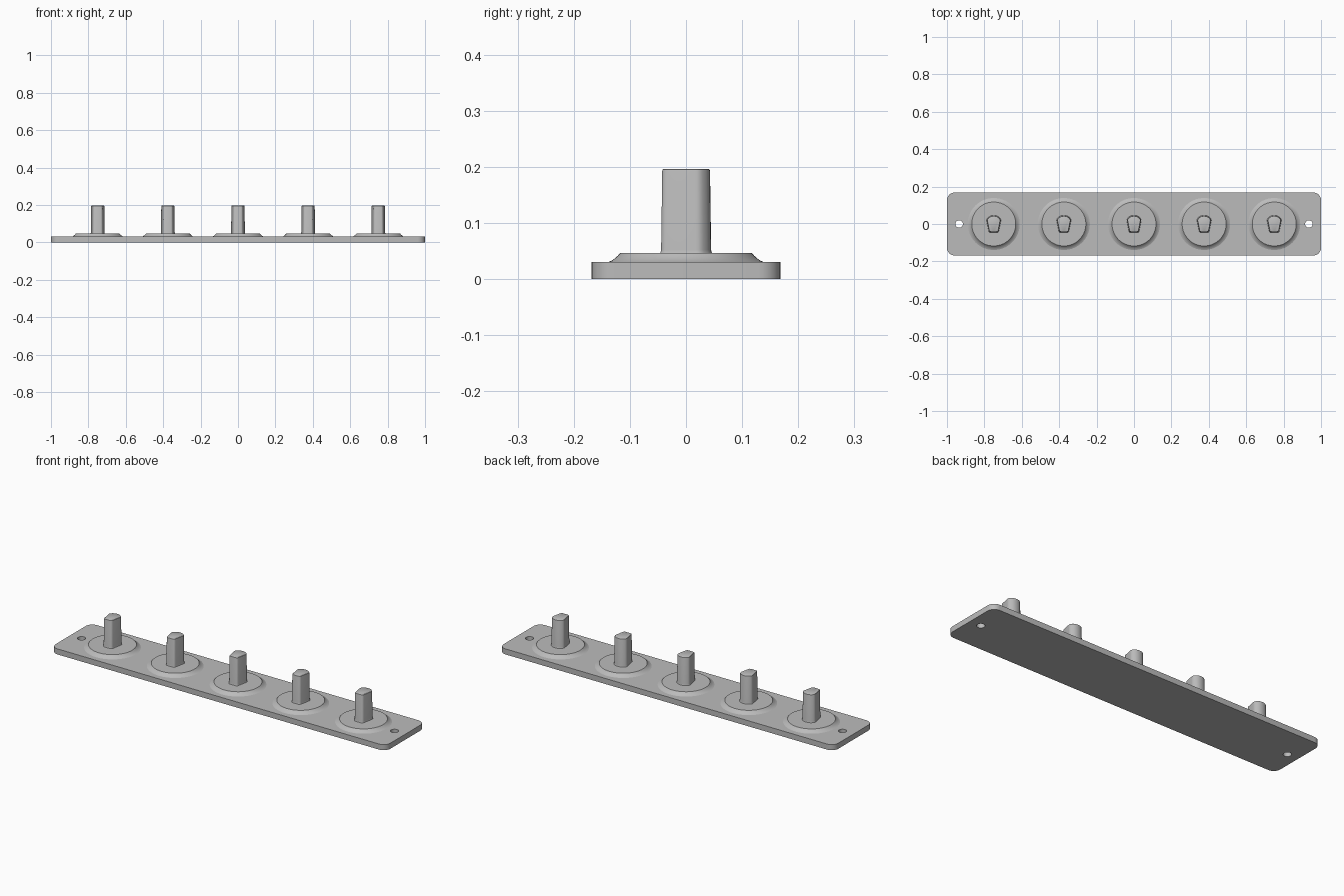
import bpy, bmesh, math
from mathutils import Vector

if "Cube" in bpy.data.objects:
    bpy.data.objects.remove(bpy.data.objects["Cube"])

grey = bpy.data.materials.new("plain_grey")
grey.diffuse_color = (0.5, 0.5, 0.5, 1)
grey.use_nodes = True
grey.node_tree.nodes["Principled BSDF"].inputs["Base Color"].default_value = grey.diffuse_color

PLATE_TOP, BOSS_TOP, PEG_TOP = 0.03, 0.046, 0.196


def finish(name, bm, x=0):
    bmesh.ops.recalc_face_normals(bm, faces=bm.faces)
    mesh = bpy.data.meshes.new(name)
    bm.to_mesh(mesh)
    bm.free()
    mesh.materials.append(grey)
    ob = bpy.data.objects.new(name, mesh)
    ob.location.x = x
    bpy.context.collection.objects.link(ob)
    bpy.ops.object.select_all(action='DESELECT')
    ob.select_set(True)
    bpy.context.view_layer.objects.active = ob
    bpy.ops.object.shade_smooth_by_angle(angle=math.radians(35))
    return ob


def arc(cx, cy, r, a0, a1, n):
    angles = [math.radians(a0 + (a1 - a0) * i / n) for i in range(n + 1)]
    return [(cx + r * math.cos(a), cy + r * math.sin(a)) for a in angles]


def loft(bm, rings):
    """Skin a stack of equal-length rings and cap both ends."""
    rows = [[bm.verts.new(p) for p in ring] for ring in rings]
    n = len(rows[0])
    for a, b in zip(rows, rows[1:]):
        for i in range(n):
            j = (i + 1) % n
            bm.faces.new((a[i], a[j], b[j], b[i]))
    bm.faces.new(rows[0][::-1])
    bm.faces.new(rows[-1])


# mounting plate: rounded rectangle with a screw hole at each end
bm = bmesh.new()
R = 0.04
outline = []
for sx, sy, a in ((1, 1, 0), (-1, 1, 90), (-1, -1, 180), (1, -1, 270)):
    outline += arc(sx * (1 - R), sy * (0.168 - R), R, a, a + 90, 8)
loops = [outline] + [arc(s * 0.935, 0, 0.02, 0, 360, 32)[:-1] for s in (-1, 1)]
edges = []
for loop in loops:
    vs = [bm.verts.new((x, y, 0)) for x, y in loop]
    edges += [bm.edges.new((vs[i - 1], vs[i])) for i in range(len(vs))]
bmesh.ops.triangle_fill(bm, use_beauty=True, edges=edges, normal=(0, 0, 1))
ext = bmesh.ops.extrude_face_region(bm, geom=bm.faces[:], use_keep_orig=True)
top = [g for g in ext["geom"] if isinstance(g, bmesh.types.BMVert)]
bmesh.ops.translate(bm, verts=top, vec=Vector((0, 0, PLATE_TOP)))
finish("mounting_plate", bm)

# peg section: arched back, sides narrowing to a flat front with rounded corners
half = [(0.0, -0.043), (0.016, -0.043), (0.021, -0.0415), (0.0245, -0.038),
        (0.026, -0.033), (0.0355, 0.015), (0.0357, 0.020), (0.0345, 0.025),
        (0.031, 0.030), (0.024, 0.0365), (0.0165, 0.0405), (0.0085, 0.0427),
        (0.0, 0.0435)]
section = half + [(-x, y) for x, y in half[-2:0:-1]]
# scale and height up the peg: base fillet, slight draft, softened top edge
peg_profile = [(1.09, BOSS_TOP - 0.002), (1.05, BOSS_TOP + 0.002), (1.03, BOSS_TOP + 0.006),
               (0.985, PEG_TOP - 0.004), (0.965, PEG_TOP - 0.001), (0.93, PEG_TOP)]
# boss: shallow disc with concave flare down to the plate
boss_profile = [(0.139, PLATE_TOP - 0.002), (0.139, PLATE_TOP), (0.133, 0.0325),
                (0.127, 0.0365), (0.122, 0.041), (0.1175, BOSS_TOP)]

for k in range(5):
    x = -0.75 + 0.375 * k
    bm = bmesh.new()
    loft(bm, [[(px, py, z) for px, py in arc(0, 0, r, 0, 360, 64)[:-1]]
              for r, z in boss_profile])
    finish(f"boss_{k + 1}", bm, x)
    bm = bmesh.new()
    loft(bm, [[(px * s, py * s, z) for px, py in section] for s, z in peg_profile])
    finish(f"peg_{k + 1}", bm, x)
